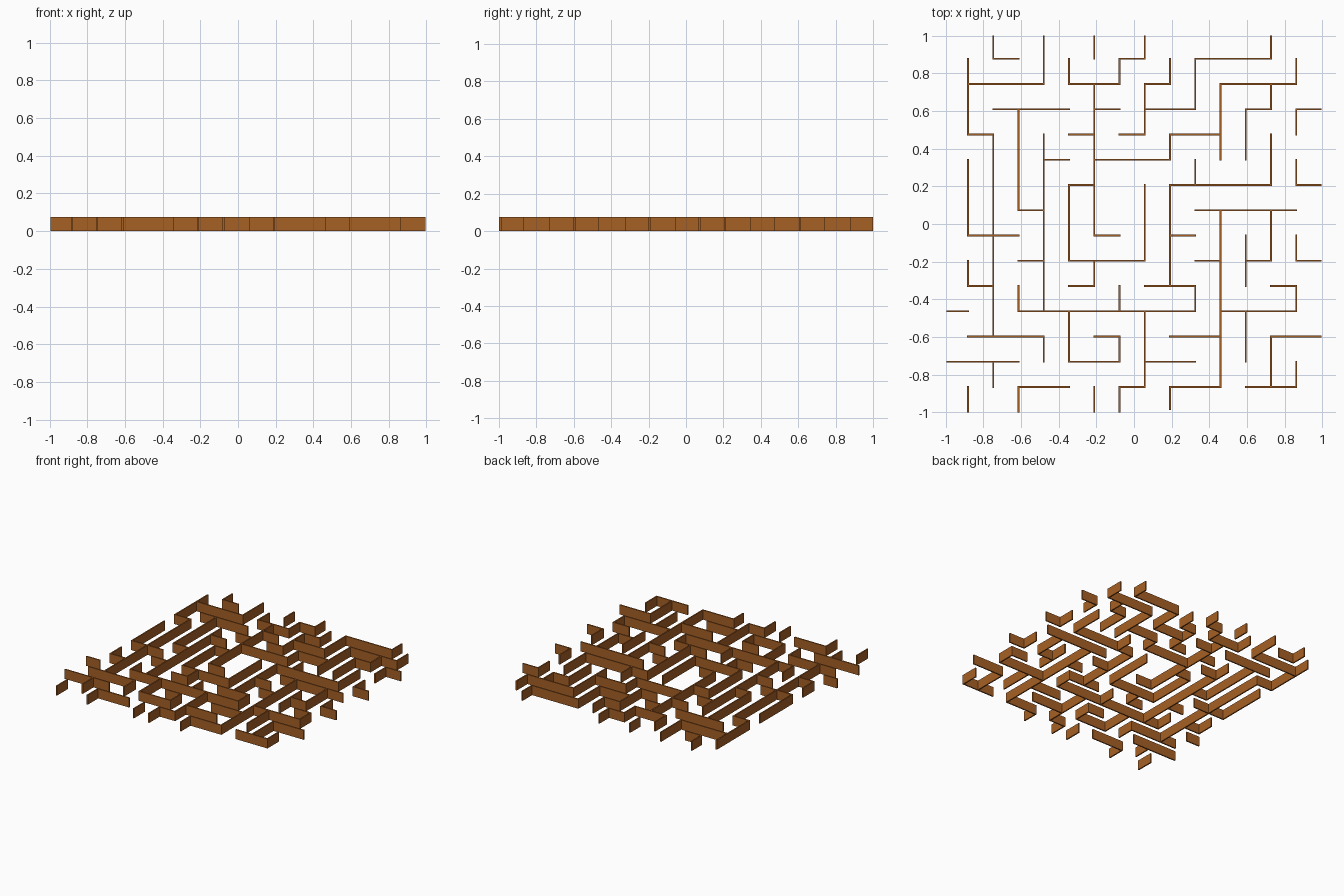
import bpy, bmesh
from mathutils import Matrix

if "Cube" in bpy.data.objects:
    bpy.data.objects.remove(bpy.data.objects["Cube"])

HEIGHT, THICK, STEP = 0.075, 0.01, 0.134

# Wall runs on a 15 x 15 cell maze: grid line -> (start, end) along it
NS_WALLS = {
    1: [(1, 4), (5, 8), (9, 10), (14, 15)],
    2: [(0, 1), (4, 12), (13, 14)],
    3: [(3, 7), (10, 11), (14, 15)],
    4: [(0, 2), (4, 11), (12, 13)],
    5: [(1, 2), (6, 9), (11, 13)],
    6: [(0, 1), (2, 8), (9, 10), (14, 15)],
    7: [(1, 2), (10, 11), (12, 13), (14, 15)],
    8: [(0, 1), (2, 4), (6, 9), (11, 14)],
    9: [(1, 2), (4, 5), (6, 10), (14, 14.87)],
    10: [(1, 3), (5, 6), (10, 11)],
    11: [(2, 5), (7, 14)],
    12: [(3, 5), (8, 10), (11, 13)],
    13: [(0, 1), (2, 3), (4, 6), (7, 9), (12, 14)],
    14: [(1, 2), (3, 4), (5, 6), (8, 9), (10, 11), (13, 14)],
}
EW_WALLS = {
    1: [(2, 3), (7, 8), (10, 13)],
    2: [(1, 4), (5, 7), (8, 9), (11, 14)],
    3: [(2, 5), (6, 7), (8, 10), (12, 13), (14, 15)],
    4: [(1, 2), (5, 6), (7, 8), (9, 11)],
    5: [(4, 5), (6, 9)],
    6: [(5, 6), (9, 13), (14, 15)],
    7: [(3, 4), (10, 14)],
    8: [(1, 3), (6, 7), (9, 10)],
    9: [(3, 4), (5, 8), (10, 11), (12, 13), (14, 15)],
    10: [(1, 2), (5, 6), (8, 10), (13, 14)],
    11: [(0, 1), (3, 10), (11, 14)],
    12: [(1, 4), (6, 7), (9, 11), (13, 15)],
    13: [(0, 3), (5, 7), (8, 10)],
    14: [(3, 5), (7, 8), (9, 11), (12, 14)],
}


def grid_x(i):
    return -0.881 + STEP * (i - 1)


def grid_y(j):
    return 0.877 - STEP * (j - 1)


def clamp(v, limit):
    return max(-limit, min(limit, v))


def add_wall(bm, x0, x1, y0, y1):
    # Box wall, overlapping its neighbours by half a thickness, trimmed at the border
    h = THICK / 2
    x0, x1 = clamp(x0 - h, 0.994), clamp(x1 + h, 0.994)
    y0, y1 = clamp(y0 - h, 1.0), clamp(y1 + h, 1.0)
    m = Matrix.Translation(((x0 + x1) / 2, (y0 + y1) / 2, HEIGHT / 2))
    m = m @ Matrix.Diagonal((x1 - x0, y1 - y0, HEIGHT, 1))
    bmesh.ops.create_cube(bm, size=1, matrix=m)


def finish(bm, name):
    mesh = bpy.data.meshes.new(name)
    bm.to_mesh(mesh)
    bm.free()
    mesh.materials.append(wood)
    bpy.context.collection.objects.link(bpy.data.objects.new(name, mesh))


wood = bpy.data.materials.new("brown_wood")
wood.diffuse_color = (0.38, 0.115, 0.018, 1)
wood.use_nodes = True
wood.node_tree.nodes["Principled BSDF"].inputs["Base Color"].default_value = wood.diffuse_color

# Walls running front to back
bm = bmesh.new()
for i, runs in NS_WALLS.items():
    for a, b in runs:
        add_wall(bm, grid_x(i), grid_x(i), grid_y(b), grid_y(a))
finish(bm, "maze_walls_front_to_back")

# Walls running left to right
bm = bmesh.new()
for j, runs in EW_WALLS.items():
    for a, b in runs:
        add_wall(bm, grid_x(a), grid_x(b), grid_y(j), grid_y(j))
finish(bm, "maze_walls_left_to_right")
